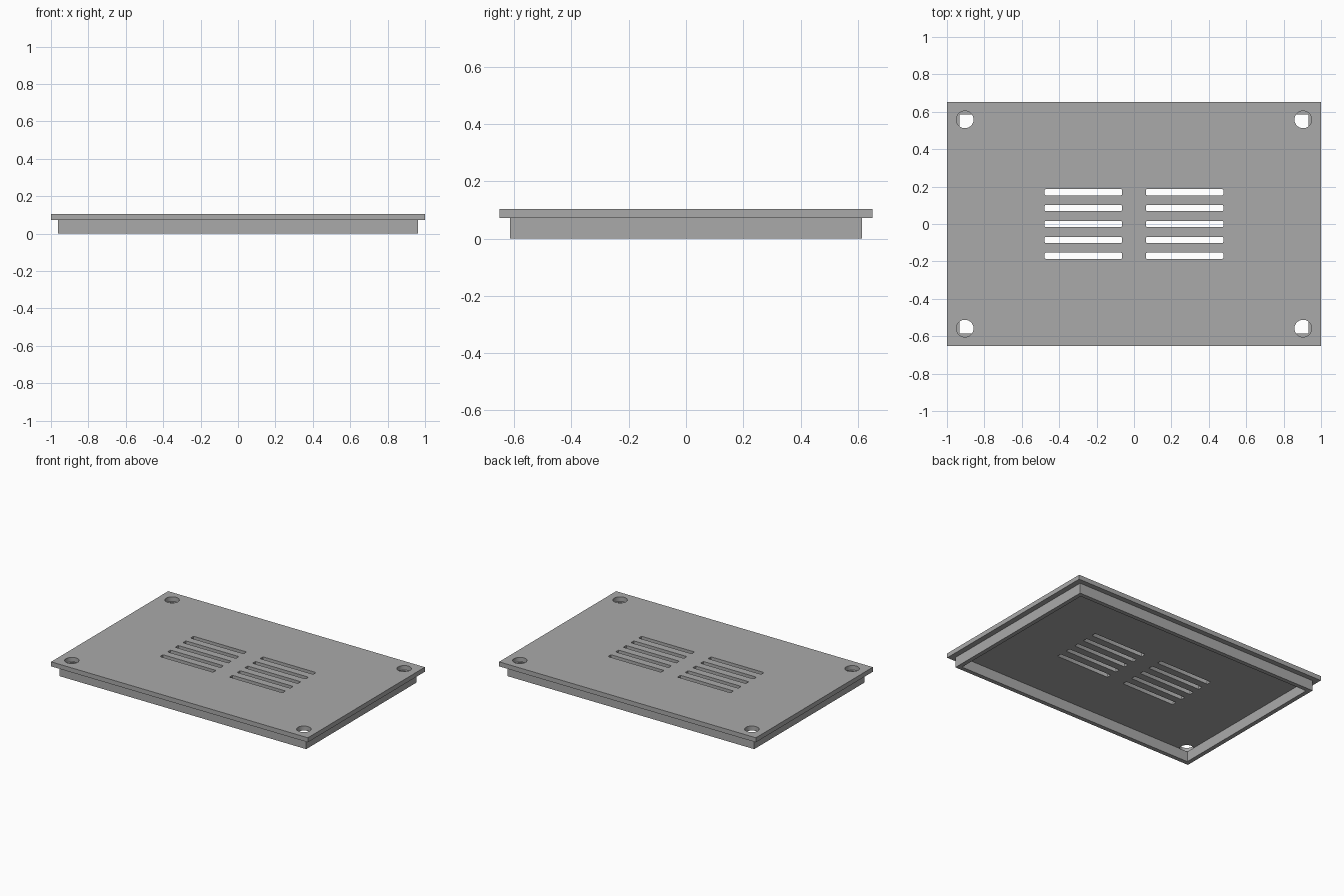
import bpy, bmesh
from mathutils import Matrix

cube = bpy.data.objects.get("Cube")
if cube:
    bpy.data.objects.remove(cube, do_unlink=True)

grey = bpy.data.materials.new("plain_grey")
grey.use_nodes = True
grey.diffuse_color = (0.4, 0.4, 0.4, 1)
grey.node_tree.nodes["Principled BSDF"].inputs["Base Color"].default_value = (0.4, 0.4, 0.4, 1)

PLATE_X, PLATE_Y = 1.0, 0.651     # half sizes of the cover plate
RIM_X, RIM_Y = 0.962, 0.615       # half sizes of the rim below it
WALL = 0.03
RIM_TOP, TOP = 0.072, 0.104


def add_object(name, bm):
    bmesh.ops.recalc_face_normals(bm, faces=bm.faces)
    mesh = bpy.data.meshes.new(name)
    bm.to_mesh(mesh)
    bm.free()
    mesh.materials.append(grey)
    obj = bpy.data.objects.new(name, mesh)
    bpy.context.collection.objects.link(obj)
    return obj


def box(bm, x, y, sx, sy, z0, z1):
    m = Matrix.Translation((x, y, (z0 + z1) / 2)) @ Matrix.Diagonal((sx, sy, z1 - z0, 1))
    return bmesh.ops.create_cube(bm, size=1, matrix=m)["verts"]


# Cover plate
bm = bmesh.new()
box(bm, 0, 0, 2 * PLATE_X, 2 * PLATE_Y, RIM_TOP, TOP)
plate = add_object("cover_plate", bm)

# Cutter for the vent slots and the corner screw holes
bm = bmesh.new()
z0, z1 = RIM_TOP - 0.05, TOP + 0.05
for side in (-1, 1):
    for row in range(-2, 3):
        verts = box(bm, side * 0.271, row * 0.085, 0.413, 0.033, z0, z1)
        upright = [e for e in {e for v in verts for e in v.link_edges}
                   if abs(e.verts[0].co.z - e.verts[1].co.z) > 0.05]
        bmesh.ops.bevel(bm, geom=upright, offset=0.005, segments=2,
                        profile=0.5, affect='EDGES')
    for end in (-1, 1):
        bmesh.ops.create_cone(
            bm, cap_ends=True, segments=48, radius1=0.046, radius2=0.046, depth=z1 - z0,
            matrix=Matrix.Translation((side * 0.904, end * 0.558, (z0 + z1) / 2)))
cutter = add_object("opening_cutter", bm)
cutter.hide_render = True

# Cut the openings, then discard the cutter
cut = plate.modifiers.new("openings", 'BOOLEAN')
cut.operation = 'DIFFERENCE'
cut.solver = 'EXACT'
cut.object = cutter
bpy.context.view_layer.objects.active = plate
plate.select_set(True)
bpy.ops.object.modifier_apply(modifier=cut.name)
bpy.data.objects.remove(cutter, do_unlink=True)
bpy.ops.object.shade_smooth_by_angle(angle=0.5)

# Hollow rectangular rim under the plate
bm = bmesh.new()
loops = []
for inset in (0, WALL):
    x, y = RIM_X - inset, RIM_Y - inset
    loops.append([bm.verts.new((sx * x, sy * y, 0))
                  for sx, sy in ((-1, -1), (1, -1), (1, 1), (-1, 1))])
outer, inner = loops
for i in range(4):
    j = (i + 1) % 4
    bm.faces.new((outer[i], outer[j], inner[j], inner[i]))
ring = bmesh.ops.extrude_face_region(bm, geom=bm.faces[:], use_keep_orig=True)
bmesh.ops.translate(bm, vec=(0, 0, RIM_TOP),
                    verts=[g for g in ring["geom"] if isinstance(g, bmesh.types.BMVert)])
add_object("lower_rim", bm)
